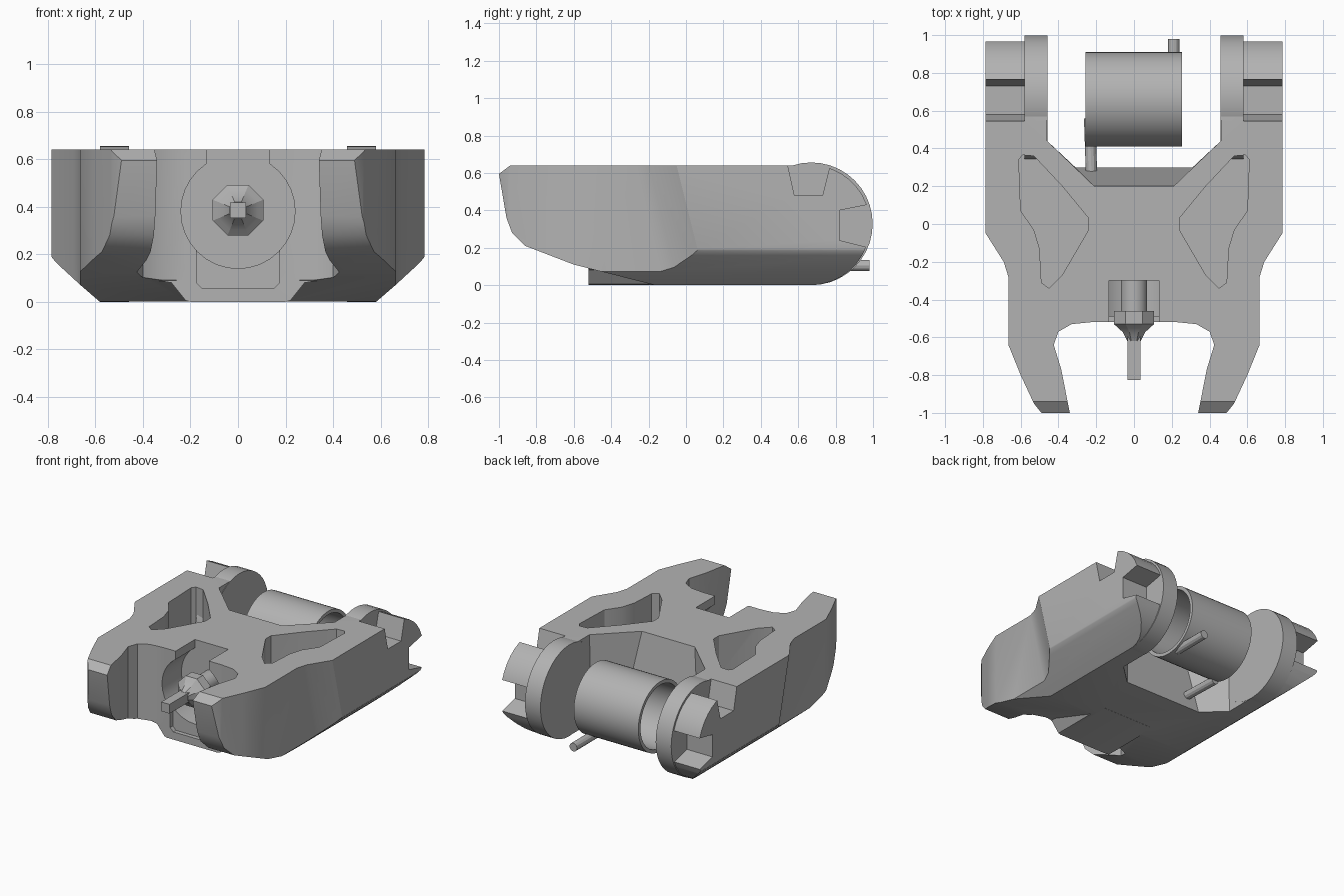
import bpy
import bmesh
from math import cos, sin, pi, radians
from mathutils import Vector

if "Cube" in bpy.data.objects:
    bpy.data.objects.remove(bpy.data.objects["Cube"])

grey = bpy.data.materials.new("plain_grey")
grey.use_nodes = True
colour = (0.45, 0.45, 0.45, 1)
grey.diffuse_color = colour
grey.node_tree.nodes["Principled BSDF"].inputs["Base Color"].default_value = colour


def loft(name, *loops):
    """Closed solid through rings of equal point count."""
    bm = bmesh.new()
    rings = [[bm.verts.new(p) for p in loop] for loop in loops]
    n = len(rings[0])
    for a, b in zip(rings, rings[1:]):
        for i in range(n):
            j = (i + 1) % n
            bm.faces.new((a[i], a[j], b[j], b[i]))
    bm.faces.new(rings[0][::-1])
    bm.faces.new(rings[-1])
    bmesh.ops.recalc_face_normals(bm, faces=bm.faces)
    mesh = bpy.data.meshes.new(name)
    bm.to_mesh(mesh)
    bm.free()
    mesh.materials.append(grey)
    ob = bpy.data.objects.new(name, mesh)
    bpy.context.scene.collection.objects.link(ob)
    return ob


def prism(name, points, axis, lo, hi):
    """Extrude a 2D profile along x, y or z."""
    def place(p, t):
        return {"x": (t, *p), "y": (p[0], t, p[1]), "z": (*p, t)}[axis]
    return loft(name, [place(p, lo) for p in points], [place(p, hi) for p in points])


def circle(cx, cy, r, n=32, start=0.0):
    return [(cx + r * cos(start + 2 * pi * i / n), cy + r * sin(start + 2 * pi * i / n))
            for i in range(n)]


def mirrored(half):
    return half + [(-x, y) for x, y in reversed(half)]


def combine(ob, tool, operation):
    """Apply a boolean and drop the tool."""
    mod = ob.modifiers.new("cut", "BOOLEAN")
    mod.object, mod.operation, mod.solver = tool, operation, "EXACT"
    graph = bpy.context.evaluated_depsgraph_get()
    mesh = bpy.data.meshes.new_from_object(ob.evaluated_get(graph))
    ob.modifiers.clear()
    ob.data = mesh
    bpy.data.objects.remove(tool)


def rod(name, start, end, radius, n=12):
    a, b = Vector(start), Vector(end)
    turn = (b - a).to_track_quat("Z", "Y")
    ring = [turn @ Vector((x, y, 0)) for x, y in circle(0, 0, radius, n)]
    return loft(name, [a + p for p in ring], [b + p for p in ring])


# Body plan: two front prongs, wide rear, angled rear bay
front = [(0.23, -0.52), (0.33, -0.53), (0.4, -0.57), (0.425, -0.64),
         (0.385, -0.77), (0.34, -1.0), (0.49, -1.0), (0.53, -0.95),
         (0.6, -0.8), (0.665, -0.64)]
step_top = [(0.665, -0.28), (0.69, -0.2), (0.785, -0.05)]
rear = [(0.785, 1.0), (0.46, 1.0), (0.46, 0.44)]
top_half = front + step_top + rear + [(0.21, 0.2)]
low_half = front + [(x, y + 0.16) for x, y in step_top] + rear + [(0.31, 0.3)]
body = loft("body", [(x, y, 0.0) for x, y in mirrored(low_half)],
            [(x, y, 0.64) for x, y in mirrored(top_half)])

# Side silhouette: raked nose, rising belly, round tail
tail = [(0.67 + 0.315 * cos(a), 0.321 + 0.32 * sin(a))
        for a in (radians(-90 + 10 * i) for i in range(19))]
side = [(-0.94, 0.64), (-1.0, 0.595), (-0.96, 0.36), (-0.93, 0.28), (-0.86, 0.21),
        (-0.6, 0.11), (-0.17, 0.001)] + tail
combine(body, prism("side_shape", side, "x", -1, 1), "INTERSECT")

# Bevelled lower flanks
flank = [(0.58, -0.001), (0.66, 0.068), (0.76, 0.16), (0.782, 0.185), (0.79, 0.21), (0.79, 0.7)]
combine(body, prism("flank_shape", mirrored(flank), "y", -1.1, 1.1), "INTERSECT")

# Keel below the front wall
keel = [(0.2, 0.0), (0.22, 0.005), (0.28, 0.08), (0.36, 0.093), (0.36, 0.14)]
combine(body, prism("keel", mirrored(keel), "y", -0.52, -0.06), "UNION")

# Front socket, its top slot and shallow lower panel
combine(body, prism("socket", circle(0, 0.38, 0.24), "y", -0.7, -0.3), "DIFFERENCE")
slot = mirrored([(0.132, 0.45), (0.132, 0.8)])
combine(body, prism("slot", slot, "y", -0.7, -0.3), "DIFFERENCE")
panel = mirrored([(0.15, 0.055), (0.175, 0.08), (0.175, 0.3)])
combine(body, prism("panel", panel, "y", -0.7, -0.49), "DIFFERENCE")

# Deck pockets and rear lug notches on both sides
pocket = [(0.61, 0.34), (0.6, 0.07), (0.53, -0.03), (0.5, -0.13), (0.49, -0.31),
          (0.45, -0.34), (0.38, -0.27), (0.24, -0.03), (0.24, 0.03), (0.38, 0.2),
          (0.53, 0.36), (0.59, 0.365)]
top_notch = [(0.535, 0.68), (0.58, 0.48), (0.73, 0.48), (0.78, 0.68)]
back_notch = [(0.82, 0.4), (0.82, 0.24), (1.02, 0.19), (1.02, 0.44)]
for s in (1, -1):
    combine(body, prism("pocket", [(s * x, y) for x, y in pocket], "z", 0.36, 0.8), "DIFFERENCE")
    for notch in (top_notch, back_notch):
        combine(body, prism("notch", notch, "x", s * 0.58, s * 0.9), "DIFFERENCE")

parts = [body]

# Inner lug discs
for s, label in ((1, "left"), (-1, "right")):
    parts.append(prism(label + "_lug_disc", circle(0.67, 0.328, 0.328, 40),
                       "x", s * 0.458, s * 0.581))

# Hollow rear barrel with two pins
barrel = prism("rear_barrel", circle(0.66, 0.33, 0.25, 48), "x", -0.258, 0.255)
combine(barrel, prism("bore", circle(0.66, 0.33, 0.225, 48), "x", -0.4, 0.4), "DIFFERENCE")
parts.append(barrel)
parts.append(rod("rear_pin", (0.21, 0.7, 0.105), (0.21, 0.98, 0.105), 0.03))
parts.append(rod("front_pin", (-0.235, 0.56, 0.105), (-0.225, 0.27, 0.105), 0.03))

# Front peg: shaft, collar, flare and square tip
parts.append(prism("peg_shaft", circle(0, 0.385, 0.07), "y", -0.5, -0.29))
stations = [(-0.46, 0.115), (-0.53, 0.115), (-0.55, 0.09), (-0.575, 0.062), (-0.62, 0.038)]
parts.append(loft("peg_collar", *[[(x, y, z) for x, z in circle(0, 0.385, r, 8, pi / 8)]
                                  for y, r in stations]))
parts.append(prism("peg_tip", circle(0, 0.385, 0.047, 4, pi / 4), "y", -0.825, -0.58))

# Smooth curves, crisp edges
bpy.ops.object.select_all(action="DESELECT")
for ob in parts:
    ob.select_set(True)
bpy.context.view_layer.objects.active = body
bpy.ops.object.shade_smooth_by_angle(angle=radians(25))
